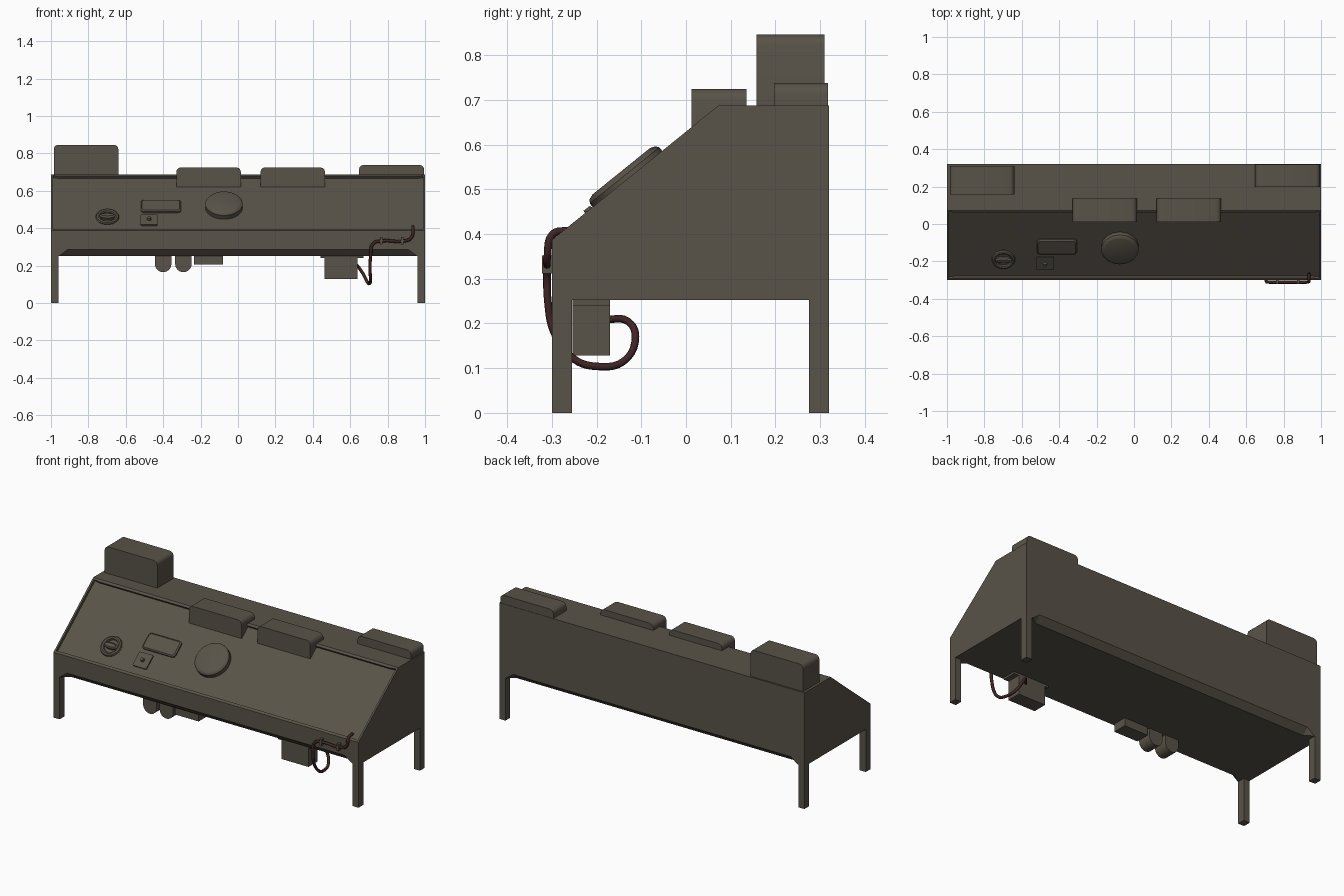
import bpy, bmesh, math
from mathutils import Matrix, Vector

if "Cube" in bpy.data.objects:
    bpy.data.objects.remove(bpy.data.objects["Cube"])


def material(name, rgb):
    m = bpy.data.materials.new(name)
    m.diffuse_color = (*rgb, 1)
    m.use_nodes = True
    m.node_tree.nodes["Principled BSDF"].inputs["Base Color"].default_value = m.diffuse_color
    return m


GREY = material("olive grey metal", (0.098, 0.086, 0.065))
RED = material("dark red rubber", (0.050, 0.018, 0.018))

FRONT, BACK = -0.30, 0.32
LIP, TOP, RIDGE, BASE = 0.387, 0.688, 0.073, 0.252
SLOPE = (TOP - LIP) / (RIDGE - FRONT)
ANGLE = math.atan(SLOPE)
DEPTH = 0.016   # recess of the sloping panel


def finish(name, bm, mat=GREY, smooth=False):
    bmesh.ops.recalc_face_normals(bm, faces=bm.faces)
    me = bpy.data.meshes.new(name)
    bm.to_mesh(me)
    bm.free()
    me.materials.append(mat)
    ob = bpy.data.objects.new(name, me)
    bpy.context.collection.objects.link(ob)
    if smooth:
        bpy.context.view_layer.objects.active = ob
        bpy.ops.object.select_all(action='DESELECT')
        ob.select_set(True)
        bpy.ops.object.shade_smooth_by_angle(angle=math.radians(35))
    return ob


def prism(name, outline, y0, y1, smooth=False):
    """Outline in x, z pulled along y."""
    bm = bmesh.new()
    f = bm.faces.new([bm.verts.new((x, y0, z)) for x, z in outline])
    r = bmesh.ops.extrude_face_region(bm, geom=[f])
    bmesh.ops.translate(bm, vec=(0, y1 - y0, 0),
                        verts=[v for v in r["geom"] if isinstance(v, bmesh.types.BMVert)])
    return finish(name, bm, GREY, smooth)


def box(name, x0, x1, y0, y1, z0, z1):
    return prism(name, [(x0, z0), (x1, z0), (x1, z1), (x0, z1)], y0, y1)


def on_slope(x, y):
    """Matrix on the recessed panel, local z pointing out of it."""
    z = LIP + SLOPE * (y - FRONT) - DEPTH / math.cos(ANGLE)
    return Matrix.Translation((x, y, z)) @ Matrix.Rotation(ANGLE, 4, 'X')


def slope_stack(name, x, y, rings, smooth=False):
    """Stack of outlines (list of local x, y plus height) on the panel."""
    m = on_slope(x, y)
    bm = bmesh.new()
    loops = [[bm.verts.new(m @ Vector((px, py, h))) for px, py in pts] for pts, h in rings]
    for a, b in zip(loops, loops[1:]):
        for i in range(len(a)):
            j = (i + 1) % len(a)
            bm.faces.new((a[i], a[j], b[j], b[i]))
    bm.faces.new(loops[0])
    bm.faces.new(loops[-1])
    return finish(name, bm, GREY, smooth)


def circle(r, n=32, squash=1.0):
    return [(r * math.cos(2 * math.pi * i / n), squash * r * math.sin(2 * math.pi * i / n))
            for i in range(n)]


def rounded(w, d, r, n=4):
    pts = []
    for k, (sx, sy) in enumerate(((1, 1), (-1, 1), (-1, -1), (1, -1))):
        for i in range(n + 1):
            a = math.pi / 2 * (k + i / n)
            pts.append((sx * (w / 2 - r) + r * math.cos(a), sy * (d / 2 - r) + r * math.sin(a)))
    return pts


# Cabinet: side profile carried along x, lower edges chamfered between the legs
bm = bmesh.new()
sections = []
for x, c in ((-1, 0), (-.955, 0), (-.91, .035), (.91, .035), (.955, 0), (1, 0)):
    c = max(c, 0.0005)
    prof = [(FRONT + c, BASE), (FRONT, BASE + c), (FRONT, LIP), (RIDGE, TOP),
            (BACK, TOP), (BACK, BASE + c), (BACK - c, BASE)]
    sections.append([bm.verts.new((x, y, z)) for y, z in prof])
slope_faces = []
for a, b in zip(sections, sections[1:]):
    for i in range(7):
        j = (i + 1) % 7
        f = bm.faces.new((a[i], a[j], b[j], b[i]))
        if i == 2:
            slope_faces.append(f)
bm.faces.new(sections[0])
bm.faces.new(sections[-1])
bmesh.ops.recalc_face_normals(bm, faces=bm.faces)
# Recessed control panel
bmesh.ops.inset_region(bm, faces=slope_faces, thickness=0.015)
r = bmesh.ops.extrude_face_region(bm, geom=slope_faces)
bmesh.ops.delete(bm, geom=slope_faces, context='FACES_ONLY')
inward = Vector((0, math.sin(ANGLE), -math.cos(ANGLE))) * DEPTH
bmesh.ops.translate(bm, vec=inward,
                    verts=[v for v in r["geom"] if isinstance(v, bmesh.types.BMVert)])
finish("cabinet", bm)

# Legs
for side, x0, x1 in (("left", -1, -.96), ("right", .96, 1)):
    box("front_leg_" + side, x0, x1, FRONT, -.255, 0, BASE + .003)
    box("rear_leg_" + side, x0, x1, .275, BACK, 0, BASE + .003)

# Housings along the top, rounded at both upper corners
for name, x0, x1, y0, y1, z0, z1 in (
        ("tall_housing", -.985, -.64, .158, .31, .68, .846),
        ("middle_housing_left", -.33, .015, .012, .135, .62, .725),
        ("middle_housing_right", .12, .465, .012, .135, .62, .725),
        ("low_housing", .647, .995, .197, .318, .678, .738)):
    c = .024
    arc = [(c * math.sin(t), c * math.cos(t)) for t in (0, math.pi / 6, math.pi / 3, math.pi / 2)]
    right = [(x1 - c + s, z1 - c + k) for s, k in arc]
    left = [(x0 + c - s, z1 - c + k) for s, k in reversed(arc)]
    prism(name, [(x0, z0)] + left + right + [(x1, z0)], y0, y1, True)

# Large round dial
slope_stack("round_dial", -.075, -.121,
            [(circle(.1), 0), (circle(.1), .026), (circle(.094), .034), (circle(.082), .038)], True)
# Oblong display
slope_stack("oblong_display", -.412, -.118,
            [(rounded(.214, .1, .018), 0), (rounded(.214, .1, .018), .008),
             (rounded(.20, .086, .014), .014)], True)
# Small square switch and its knob
slope_stack("switch_plate", -.475, -.208,
            [(rounded(.09, .088, .005), 0), (rounded(.09, .088, .005), .008)])
slope_stack("switch_knob", -.475, -.208, [(circle(.012, 12), .006), (circle(.009, 12), .022)], True)

# Ring control with a cross handle
bpy.ops.mesh.primitive_torus_add(major_segments=32, minor_segments=8,
                                 major_radius=.051, minor_radius=.012)
ring = bpy.context.object
ring.name = "control_ring"
ring.matrix_world = on_slope(-.698, -.187) @ Matrix.Translation((0, 0, .004))
ring.data.materials.append(GREY)
bpy.ops.object.shade_smooth_by_angle(angle=math.radians(35))
slope_stack("control_handle", -.698, -.187,
            [(circle(.044, 20, .42), 0), (circle(.044, 20, .42), .012), (circle(.036, 20, .3), .02)], True)

# Parts hanging under the front edge
box("pump_box", .462, .64, -.254, -.17, .128, .262)
box("pump_flange", .44, .672, -.254, -.17, .24, .262)
box("small_under_box", -.235, -.08, -.254, -.17, .205, .262)
for name, x in (("round_lug_left", -.40), ("round_lug_right", -.292)):
    bottom = [(x - .044 * math.cos(math.pi * i / 12), .209 - .044 * math.sin(math.pi * i / 12))
              for i in range(13)]
    prism(name, bottom + [(x + .044, .262), (x - .044, .262)], -.254, -.17, True)


# Hose looping from the front panel to the pump box
cu = bpy.data.curves.new("hose", 'CURVE')
cu.dimensions = '3D'
cu.bevel_depth = .0085
cu.bevel_resolution = 2
cu.use_fill_caps = True
path = [(.935, -.262, .408), (.935, -.298, .4), (.928, -.31, .35), (.89, -.311, .332),
        (.77, -.311, .332), (.722, -.311, .317), (.709, -.309, .25), (.706, -.295, .18),
        (.708, -.25, .12), (.703, -.2, .104), (.69, -.14, .115), (.66, -.113, .17),
        (.63, -.13, .205), (.59, -.175, .21)]
sp = cu.splines.new('BEZIER')
sp.bezier_points.add(len(path) - 1)
sp.resolution_u = 5
for p, co in zip(sp.bezier_points, path):
    p.co = co
    p.handle_left_type = p.handle_right_type = 'AUTO'
cu.materials.append(RED)
bpy.context.collection.objects.link(bpy.data.objects.new("hose", cu))

# Hose clamps
for name, x in (("hose_clamp_left", .766), ("hose_clamp_right", .878)):
    box(name, x - .006, x + .006, -.322, -.296, .312, .352)
